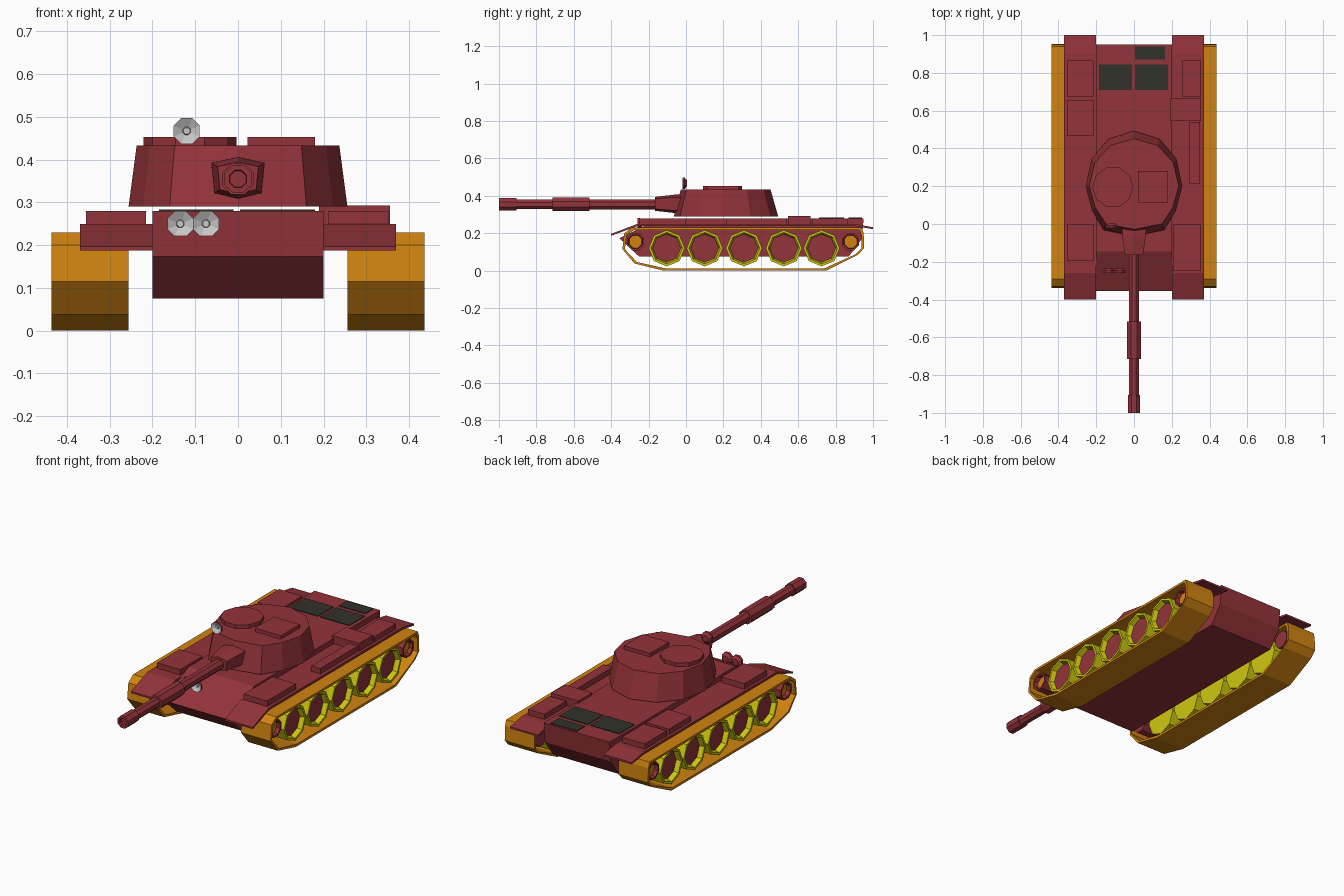
import bpy, bmesh, math

if "Cube" in bpy.data.objects:
    bpy.data.objects.remove(bpy.data.objects["Cube"])

def material(name, rgb):
    m = bpy.data.materials.new(name)
    m.diffuse_color = (*rgb, 1)
    m.use_nodes = True
    m.node_tree.nodes["Principled BSDF"].inputs["Base Color"].default_value = m.diffuse_color
    return m

MAROON = material("maroon paint", (0.29, 0.033, 0.042))
ORANGE = material("orange track", (0.64, 0.23, 0.005))
YELLOW = material("yellow tyre", (0.62, 0.58, 0.005))
DARK = material("dark grille", (0.032, 0.032, 0.024))
GREY = material("lamp glass", (0.58, 0.58, 0.58))

def loft(name, rings, mats=(MAROON,), segs=None, caps=(0, 0), closed=False):
    """Skin a list of rings; segs gives the material slot per band."""
    bm = bmesh.new()
    vs = [[bm.verts.new(p) for p in r] for r in rings]
    n = len(vs[0])
    for i in range(len(vs) if closed else len(vs) - 1):
        a, b = vs[i], vs[(i + 1) % len(vs)]
        for k in range(n):
            f = bm.faces.new((a[k], a[(k + 1) % n], b[(k + 1) % n], b[k]))
            f.material_index = segs[i] if segs else 0
    if not closed:
        for ring, slot in ((vs[0], caps[0]), (vs[-1], caps[1])):
            bm.faces.new(ring).material_index = slot
    bmesh.ops.recalc_face_normals(bm, faces=bm.faces)
    me = bpy.data.meshes.new(name)
    bm.to_mesh(me)
    bm.free()
    for m in mats:
        me.materials.append(m)
    ob = bpy.data.objects.new(name, me)
    bpy.context.collection.objects.link(ob)
    return ob

def lathe(name, axis, centre, sides, steps, turn=0.0, **kw):
    """Turned part: steps are (distance along axis, radius)."""
    cx, cy, cz = centre
    rings = []
    for t, r in steps:
        ring = []
        for k in range(sides):
            a = 2 * math.pi * k / sides + turn
            u, v = r * math.cos(a), r * math.sin(a)
            ring.append({'x': (cx + t, cy + u, cz + v),
                         'y': (cx + u, cy + t, cz + v),
                         'z': (cx + u, cy + v, cz + t)}[axis])
        rings.append(ring)
    return loft(name, rings, **kw)

def side_prism(name, profile, x0, x1, **kw):
    return loft(name, [[(x, y, z) for y, z in profile] for x in (x0, x1)], **kw)

def box(name, x0, x1, y0, y1, z0, z1, **kw):
    return side_prism(name, [(y0, z0), (y1, z0), (y1, z1), (y0, z1)], x0, x1, **kw)

# Hull
side_prism("hull", [(-0.25, 0.075), (-0.355, 0.173), (-0.145, 0.28), (0.95, 0.28),
                    (0.94, 0.17), (0.87, 0.075)], -0.2, 0.2)

# Engine grilles
for x0, x1, y0, y1 in ((-0.185, -0.01, 0.71, 0.845), (0.005, 0.18, 0.71, 0.845),
                       (0.005, 0.165, 0.87, 0.94)):
    box("engine_grille", x0, x1, y0, y1, 0.277, 0.284, mats=(DARK,))

# Fenders, tracks and wheels on both sides
TRACK = [(-0.29, 0.23), (-0.33, 0.2), (-0.34, 0.115), (-0.275, 0.038), (-0.12, 0.0),
         (0.75, 0.0), (0.92, 0.085), (0.952, 0.12), (0.95, 0.2), (0.94, 0.23)]
INNER = [(0.305 + (y - 0.305) * 0.98, 0.115 + (z - 0.115) * 0.89) for y, z in TRACK]
FENDER = [(-0.4, 0.197), (-0.26, 0.25), (0.9, 0.25), (1.0, 0.232),
          (1.0, 0.222), (0.9, 0.238), (-0.26, 0.238), (-0.4, 0.187)]
for s in (-1, 1):
    side_prism("fender", FENDER, s * 0.2, s * 0.37)
    loft("track", [[(s * x, y, z) for y, z in prof] for x, prof in
                   ((0.256, TRACK), (0.436, TRACK), (0.436, INNER), (0.256, INNER))],
         mats=(ORANGE,), closed=True)
    for y in (-0.103, 0.10, 0.31, 0.523, 0.725):
        lathe("road_wheel", 'x', (0, y, 0.12), 8,
              [(s * 0.27, 0.097), (s * 0.42, 0.097), (s * 0.42, 0.084), (s * 0.395, 0.075)],
              turn=math.pi / 2, mats=(YELLOW, MAROON), caps=(0, 1))
    for y in (-0.27, 0.88):
        lathe("end_wheel", 'x', (0, y, 0.155), 8,
              [(s * 0.265, 0.05), (s * 0.42, 0.05), (s * 0.42, 0.04), (s * 0.4, 0.036)],
              turn=math.pi / 8, mats=(MAROON, ORANGE), caps=(0, 1))

# Stowage boxes on the fenders
for x0, x1, y0, y1, top in (
        (-0.355, -0.215, 0.675, 0.865, 0.28), (-0.355, -0.215, 0.465, 0.655, 0.28),
        (-0.355, -0.215, -0.195, 0.0, 0.28), (0.255, 0.355, 0.675, 0.865, 0.28),
        (0.19, 0.355, 0.545, 0.665, 0.293), (0.295, 0.35, 0.215, 0.54, 0.28),
        (0.21, 0.353, -0.25, 0.0, 0.28)):
    box("stowage_box", x0, x1, y0, y1, 0.243, top)

# Turret: twelve-sided, narrowing to the roof
half = [(0, -0.065), (0.16, -0.032), (0.222, 0.07), (0.256, 0.2),
        (0.225, 0.345), (0.135, 0.45), (0, 0.493)]
base = half + [(-x, y) for x, y in half[-2:0:-1]]
loft("turret", [[(x, y, 0.29) for x, y in base],
                [(x * 0.926, 0.2 + (y - 0.2) * 0.86, 0.433) for x, y in base]])

# Roof hatches
lathe("cupola", 'z', (-0.112, 0.195, 0), 10, [(0.428, 0.109), (0.453, 0.109)])
box("roof_hatch", 0.022, 0.18, 0.115, 0.28, 0.428, 0.453)

# Gun mantlet
hexa = [(0, 0.05), (0.062, 0.036), (0.055, -0.034), (0, -0.047),
        (-0.055, -0.034), (-0.062, 0.036)]
loft("gun_mantlet", [[(x * k, y, 0.356 + z * k) for x, z in hexa]
                     for y, k in ((0.02, 1.02), (-0.065, 1.0), (-0.165, 0.77))])

# Gun barrel with sleeve and muzzle collar
lathe("gun_barrel", 'y', (0, 0, 0.355), 8,
      [(-0.1, 0.029), (-0.515, 0.029), (-0.515, 0.04), (-0.715, 0.04), (-0.715, 0.028),
       (-0.905, 0.028), (-0.905, 0.035), (-1.0, 0.035), (-1.0, 0.022), (-0.985, 0.02)],
      turn=math.pi / 8)

# Lamps: maroon shell, dished glass with a small centre bulb
for x, y, z in ((-0.135, -0.235, 0.25), (-0.075, -0.235, 0.25), (-0.12, 0.005, 0.467)):
    lathe("lamp", 'y', (x, y, z), 8,
          [(0.0, 0.018), (-0.012, 0.033), (-0.025, 0.033), (-0.013, 0.01), (-0.02, 0.008)],
          turn=math.pi / 8, mats=(MAROON, GREY), segs=(0, 0, 1, 1), caps=(0, 1))
